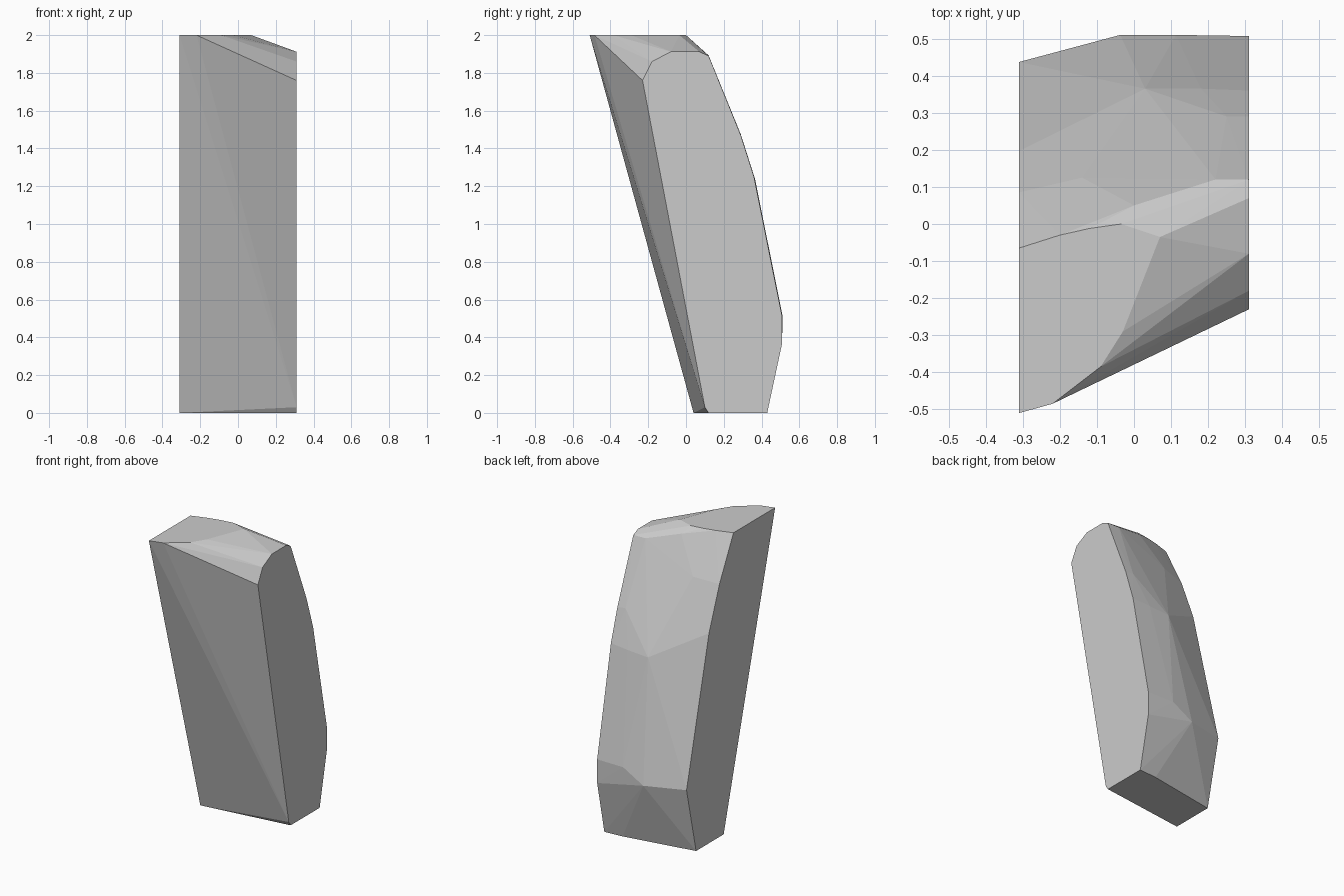
import bpy, bmesh, math

if "Cube" in bpy.data.objects:
    bpy.data.objects.remove(bpy.data.objects["Cube"])

HALF = 0.31  # half of the slab width

# flat side outlines as (y, z)
right_side = [(0.12, 0), (0.43, 0), (0.507, 0.36), (0.507, 0.52), (0.36, 1.25),
              (0.29, 1.47), (0.12, 1.89), (0.07, 1.912), (-0.08, 1.912),
              (-0.18, 1.86), (-0.23, 1.76), (0.10, 0.03)]
left_side = [(0.04, 0), (0.335, 0), (0.437, 0.45), (0.197, 1.42),
             (0.085, 1.71), (-0.065, 2), (-0.51, 2)]

# flat top outline as (x, y)
top = [(-0.22, -0.485), (-0.09, -0.385), (-0.03, -0.29), (0.07, -0.035),
       (-0.035, 0), (-0.12, -0.012), (-0.2, -0.03)]

# chipped back surface
back = [(0.18, 0.42, 0), (-0.037, 0.51, 0.435), (0.113, 0.51, 0.52),
        (0.03, 0.365, 1.23), (0.18, 0.365, 1.24), (-0.2, 0.277, 1.24),
        (-0.08, 0.30, 1.30), (0.25, 0.29, 1.475), (0.22, 0.12, 1.892),
        (0.0, 0.05, 1.955), (-0.14, 0.125, 1.73)]

points = [(HALF, y, z) for y, z in right_side]
points += [(-HALF, y, z) for y, z in left_side]
points += [(x, y, 2) for x, y in top]
points += back

# stone slab: skin the outlines with flat facets
bm = bmesh.new()
for p in points:
    bm.verts.new(p)
hull = bmesh.ops.convex_hull(bm, input=bm.verts[:])
loose = [v for v in bm.verts if not v.link_faces]
bmesh.ops.delete(bm, geom=loose, context='VERTS')
bmesh.ops.dissolve_limit(bm, angle_limit=math.radians(0.5),
                         verts=bm.verts[:], edges=bm.edges[:])
bmesh.ops.recalc_face_normals(bm, faces=bm.faces[:])
mesh = bpy.data.meshes.new("stone_slab")
bm.to_mesh(mesh)
bm.free()
slab = bpy.data.objects.new("stone_slab", mesh)
bpy.context.collection.objects.link(slab)
